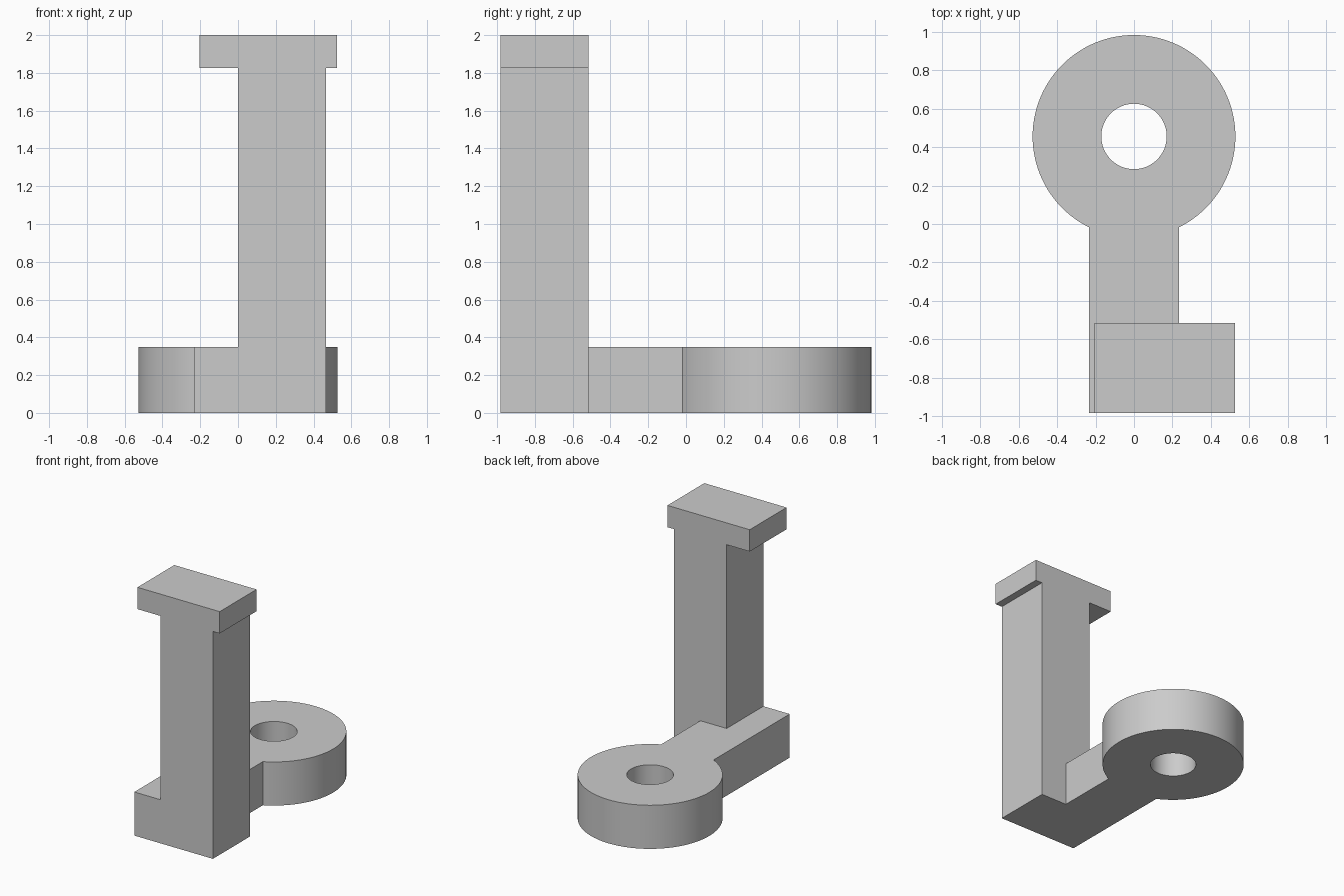
import bpy, bmesh, math
from mathutils import Vector

cube = bpy.data.objects.get("Cube")
if cube:
    bpy.data.objects.remove(cube, do_unlink=True)

grey = bpy.data.materials.new("plain grey")
grey.use_nodes = True
colour = (0.6, 0.6, 0.6, 1)
grey.diffuse_color = colour
grey.node_tree.nodes["Principled BSDF"].inputs["Base Color"].default_value = colour


def extrude_profile(name, points, offset):
    """Solid made by sweeping a closed profile along an offset."""
    bm = bmesh.new()
    face = bm.faces.new([bm.verts.new(p) for p in points])
    swept = bmesh.ops.extrude_face_region(bm, geom=[face])["geom"]
    verts = [g for g in swept if isinstance(g, bmesh.types.BMVert)]
    bmesh.ops.translate(bm, verts=verts, vec=Vector(offset))
    bmesh.ops.recalc_face_normals(bm, faces=bm.faces)
    mesh = bpy.data.meshes.new(name)
    bm.to_mesh(mesh)
    bm.free()
    mesh.materials.append(grey)
    obj = bpy.data.objects.new(name, mesh)
    bpy.context.collection.objects.link(obj)
    return obj


def arc(radius, start, end, count, z):
    angles = [start + (end - start) * i / count for i in range(count + 1)]
    return [(radius * math.cos(a), EYE_Y + radius * math.sin(a), z) for a in angles]


EYE_Y, EYE_R, HOLE_R = 0.455, 0.527, 0.17
FRONT, BACK, BASE_H = -0.982, -0.515, 0.35
ARM = 0.233

# Upright post with its foot and overhanging cap, one profile swept backwards
post_profile = [(-ARM, 0), (0.465, 0), (0.465, 1.825), (0.525, 1.825), (0.525, 2),
                (-0.205, 2), (-0.205, 1.825), (0, 1.825), (0, BASE_H), (-ARM, BASE_H)]
bracket = extrude_profile("bracket", [(x, FRONT, z) for x, z in post_profile],
                          (0, BACK - FRONT, 0))

# Arm running into the round eye, one outline swept upwards
neck = math.acos(ARM / EYE_R)
outline = arc(EYE_R, -neck, math.pi + neck, 96, 0)
outline += [(-ARM, FRONT + 0.1, 0), (ARM, FRONT + 0.1, 0)]
arm = extrude_profile("arm_and_eye", outline, (0, 0, BASE_H))

# Through hole in the eye
hole = extrude_profile("hole_cutter", arc(HOLE_R, 0, math.tau, 64, -0.1)[:-1],
                       (0, 0, BASE_H + 0.2))

# Join the arm, drill the hole, and keep one clean solid
for helper, operation in ((arm, "UNION"), (hole, "DIFFERENCE")):
    helper.hide_render = True
    mod = bracket.modifiers.new(helper.name, "BOOLEAN")
    mod.operation, mod.solver, mod.object = operation, "EXACT", helper
graph = bpy.context.evaluated_depsgraph_get()
solid = bpy.data.meshes.new_from_object(bracket.evaluated_get(graph))
bracket.modifiers.clear()
bracket.data = solid
for helper in (arm, hole):
    bpy.data.objects.remove(helper, do_unlink=True)

bm = bmesh.new()
bm.from_mesh(solid)
bmesh.ops.remove_doubles(bm, verts=bm.verts, dist=0.0001)
bmesh.ops.dissolve_limit(bm, angle_limit=math.radians(0.5), verts=bm.verts, edges=bm.edges)
bm.to_mesh(solid)
bm.free()

# Smooth round walls with sharp corners
bpy.ops.object.select_all(action="DESELECT")
bracket.select_set(True)
bpy.context.view_layer.objects.active = bracket
bpy.ops.object.shade_smooth_by_angle(angle=math.radians(30))
